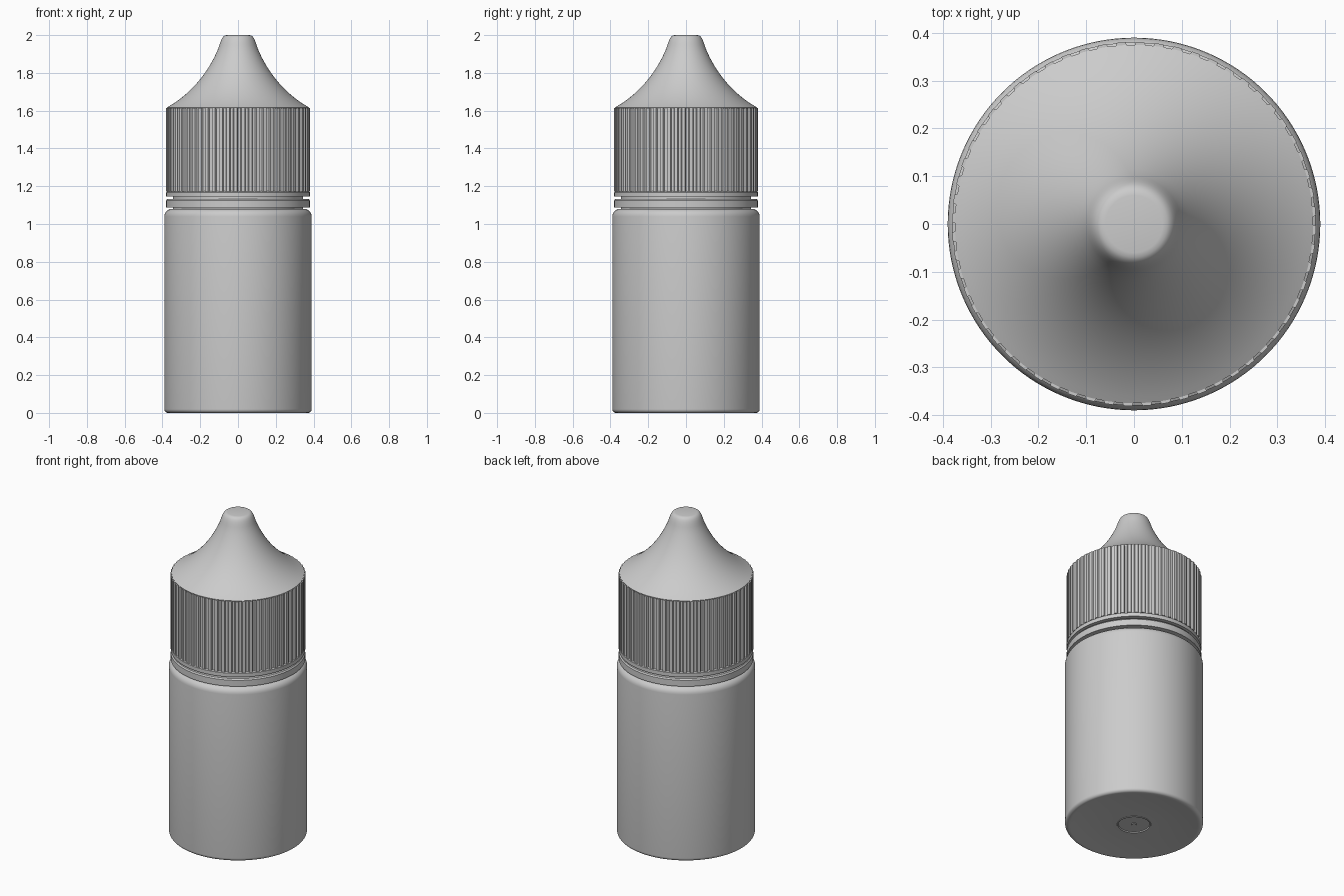
import bpy, bmesh, math
from mathutils import Vector
from mathutils.geometry import interpolate_bezier

if "Cube" in bpy.data.objects:
    bpy.data.objects.remove(bpy.data.objects["Cube"])


def finish(name, bm, angle=35):
    bmesh.ops.remove_doubles(bm, verts=bm.verts, dist=1e-5)
    bmesh.ops.recalc_face_normals(bm, faces=bm.faces)
    me = bpy.data.meshes.new(name)
    bm.to_mesh(me)
    bm.free()
    ob = bpy.data.objects.new(name, me)
    bpy.context.collection.objects.link(ob)
    bpy.ops.object.select_all(action='DESELECT')
    bpy.context.view_layer.objects.active = ob
    ob.select_set(True)
    bpy.ops.object.shade_smooth_by_angle(angle=math.radians(angle))
    return ob


def lathe(name, profile, steps=128):
    # Spin an (r, z) profile around the z axis
    bm = bmesh.new()
    vs = [bm.verts.new((r, 0, z)) for r, z in profile]
    es = [bm.edges.new(p) for p in zip(vs, vs[1:])]
    bmesh.ops.spin(bm, geom=vs + es, cent=(0, 0, 0), axis=(0, 0, 1),
                   angle=2 * math.pi, steps=steps, use_duplicate=False)
    return finish(name, bm)


def arc(cr, cz, rad, a0, a1, n=6):
    return [(cr + rad * math.cos(math.radians(a0 + (a1 - a0) * i / n)),
             cz + rad * math.sin(math.radians(a0 + (a1 - a0) * i / n)))
            for i in range(n + 1)]


def curve(a, b, c, d, n):
    pts = interpolate_bezier(*[Vector((*p, 0)) for p in (a, b, c, d)], n)
    return [(p.x, p.y) for p in pts]


# Bottle body with moulding ring and pip in the base, rounded edges and neck
body = [(0, 0.004), (0.012, 0.004), (0.015, 0.008), (0.088, 0.008), (0.09, 0.002), (0.094, 0.002),
        (0.096, 0.005), (0.34, 0.005), (0.36, 0)]
body += arc(0.37, 0.02, 0.02, -90, 0)
body += arc(0.35, 1.04, 0.04, 0, 90)
body += [(0.345, 1.08), (0.345, 1.16), (0, 1.16)]
lathe("bottle_body", body)

# Tamper ring below the cap
lathe("tamper_ring", [(0.34, 1.087), (0.38, 1.087), (0.38, 1.125),
                      (0.374, 1.133), (0.34, 1.133), (0.34, 1.087)])

# Plain band at the cap's lower edge
lathe("cap_band", [(0.34, 1.145), (0.38, 1.145), (0.38, 1.168),
                   (0.37, 1.174), (0.34, 1.174), (0.34, 1.145)])

# Ribbed grip: a toothed outline extruded upward
RIBS = 60
bm = bmesh.new()
outline = []
for i in range(RIBS):
    for f, r in ((0.0, 0.371), (0.35, 0.371), (0.45, 0.381), (0.9, 0.381)):
        a = 2 * math.pi * (i + f) / RIBS
        outline.append(bm.verts.new((r * math.cos(a), r * math.sin(a), 1.172)))
base = bm.faces.new(outline)
ext = bmesh.ops.extrude_face_region(bm, geom=[base])
bmesh.ops.translate(bm, vec=(0, 0, 0.443),
                    verts=[v for v in ext["geom"] if isinstance(v, bmesh.types.BMVert)])
finish("cap_ribbed_grip", bm, 20)

# Flared cap tip with a rounded end
tip = [(0.372, 1.61)]
tip += curve((0.375, 1.618), (0.28, 1.67), (0.17, 1.77), (0.104, 1.93), 20)
tip += curve((0.104, 1.93), (0.09, 1.97), (0.085, 2.0), (0.06, 2.0), 8)[1:]
tip += [(0, 2.0)]
lathe("cap_tip", tip)
